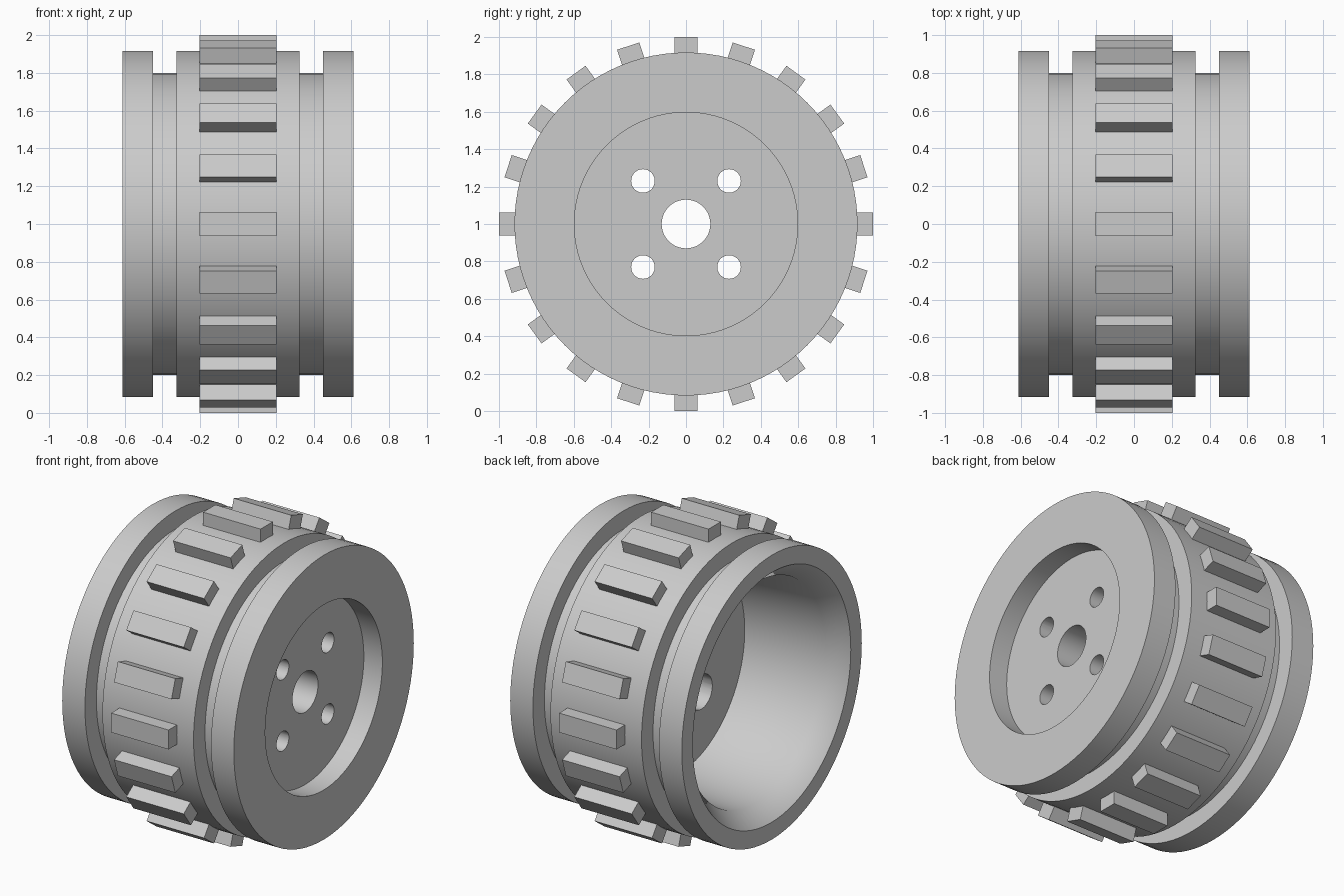
import bpy, bmesh, math
from mathutils import Matrix, Vector

cube = bpy.data.objects.get("Cube")
if cube:
    bpy.data.objects.remove(cube, do_unlink=True)

AXLE = Vector((0, 0, 1))  # wheel centre, axle runs along x
SEGMENTS = 96
TEETH = 20

grey = bpy.data.materials.new("light_grey")
grey.use_nodes = True
grey.diffuse_color = (0.6, 0.6, 0.6, 1)
grey.node_tree.nodes["Principled BSDF"].inputs["Base Color"].default_value = (0.6, 0.6, 0.6, 1)


def make_object(name, bm):
    bmesh.ops.recalc_face_normals(bm, faces=bm.faces)
    mesh = bpy.data.meshes.new(name)
    bm.to_mesh(mesh)
    bm.free()
    mesh.materials.append(grey)
    obj = bpy.data.objects.new(name, mesh)
    bpy.context.collection.objects.link(obj)
    return obj


def lathe(name, profile):
    """Spin a closed (x, radius) profile around the axle."""
    bm = bmesh.new()
    rings = []
    for i in range(SEGMENTS):
        a = math.tau * i / SEGMENTS
        rings.append([bm.verts.new(AXLE + Vector((x, r * math.cos(a), r * math.sin(a))))
                      for x, r in profile])
    n = len(profile)
    for i in range(SEGMENTS):
        here, there = rings[i], rings[(i + 1) % SEGMENTS]
        for j in range(n):
            k = (j + 1) % n
            bm.faces.new((here[j], here[k], there[k], there[j]))
    return make_object(name, bm)


def drill(target, radius, x_from, x_to):
    """Cut four holes on the bolt circle between two x positions."""
    bm = bmesh.new()
    for sy in (-1, 1):
        for sz in (-1, 1):
            place = Matrix.Translation(AXLE + Vector(((x_from + x_to) / 2, 0.23 * sy, 0.23 * sz)))
            bmesh.ops.create_cone(bm, cap_ends=True, segments=32, radius1=radius, radius2=radius,
                                  depth=x_to - x_from,
                                  matrix=place @ Matrix.Rotation(math.pi / 2, 4, 'Y'))
    cutter = make_object("hole_cutter", bm)
    cutter.hide_render = True
    cut = target.modifiers.new("holes", 'BOOLEAN')
    cut.operation = 'DIFFERENCE'
    cut.solver = 'EXACT'
    cut.object = cutter
    bpy.context.view_layer.objects.active = target
    bpy.ops.object.modifier_apply(modifier=cut.name)
    bpy.data.objects.remove(cutter, do_unlink=True)


# Wheel body: grooved tread, shallow recess at +x, deep cavity with a flared mouth at -x
RIM, GROOVE, HUB, BORE = 0.917, 0.8, 0.597, 0.13
END, FLOOR = 0.612, 0.05
profile = [
    (END, HUB), (END, RIM), (0.45, RIM), (0.45, GROOVE), (0.325, GROOVE), (0.325, RIM),
    (-0.325, RIM), (-0.325, GROOVE), (-0.45, GROOVE), (-0.45, RIM), (-END, RIM),
    (-END, 0.805), (-0.5, 0.71), (FLOOR, 0.67), (FLOOR, BORE), (0.48, BORE), (0.48, HUB),
]
wheel = lathe("wheel_body", profile)

# Bolt holes through the hub, widened for bolt heads on the cavity side
drill(wheel, 0.063, -0.2, 0.7)
drill(wheel, 0.11, -0.2, 0.34)
wheel.select_set(True)
bpy.ops.object.shade_smooth_by_angle(angle=math.radians(45))

# Tread blocks around the middle band
bm = bmesh.new()
for i in range(TEETH):
    turn = Matrix.Rotation(math.tau * i / TEETH, 4, 'X')
    place = Matrix.Translation(AXLE) @ turn @ Matrix.Translation((0, 0, 0.94))
    size = Matrix.Diagonal((0.41, 0.125, 0.12, 1))
    bmesh.ops.create_cube(bm, size=1, matrix=place @ size)
make_object("tread_blocks", bm)
